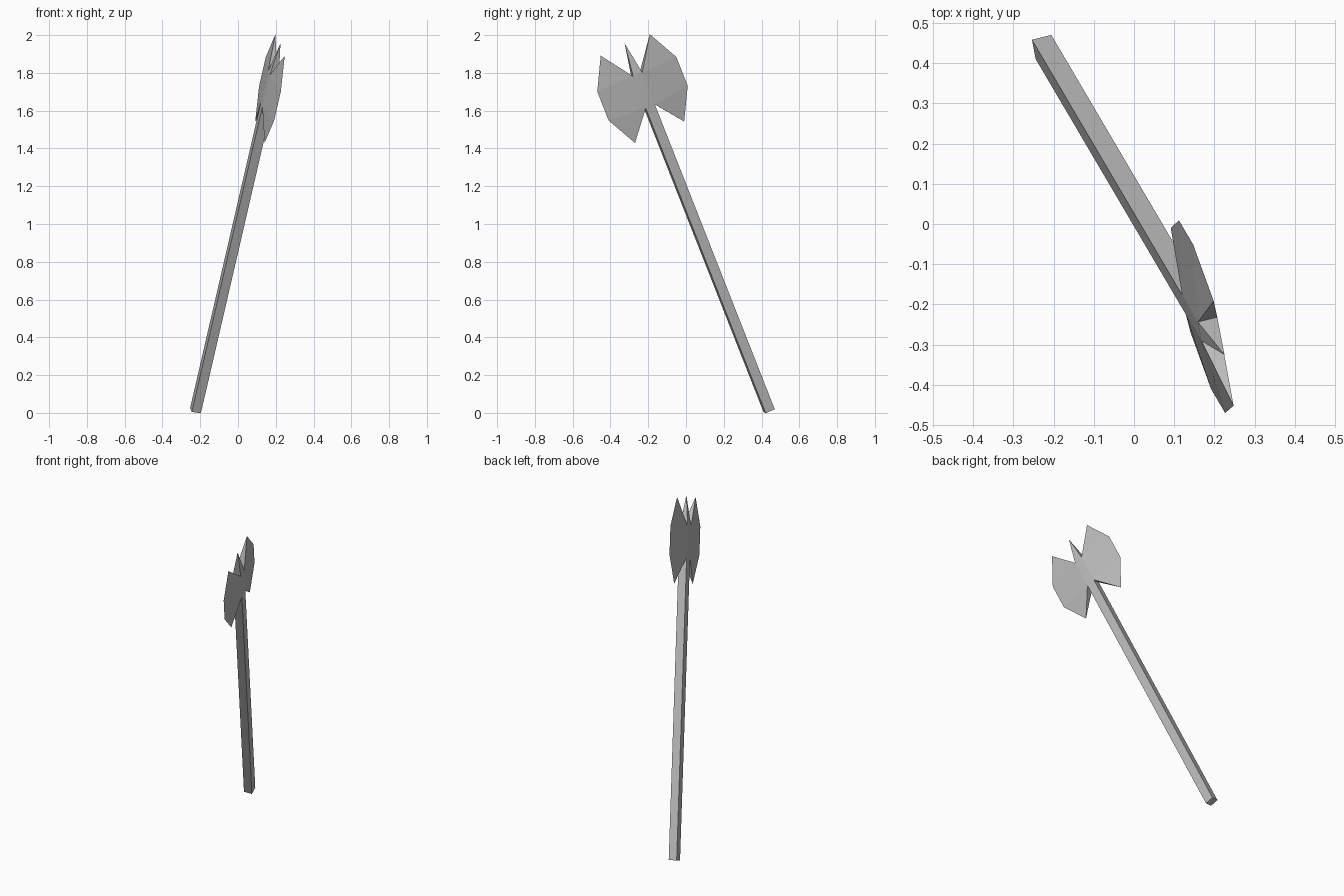
import bpy
import bmesh
from mathutils import Vector, Matrix

cube = bpy.data.objects.get("Cube")
if cube:
    bpy.data.objects.remove(cube, do_unlink=True)

# One plain grey for the whole axe
grey = bpy.data.materials.new("plain grey")
grey.use_nodes = True
colour = (0.5, 0.5, 0.5, 1)
grey.diffuse_color = colour
grey.node_tree.nodes["Principled BSDF"].inputs["Base Color"].default_value = colour

# Leaning frame: local z runs up the handle, local x points along the blades
up = Vector((0.2105, -0.358, 0.910)).normalized()
across = Vector((-0.172, 0.903, 0.391))
across = (across - up * across.dot(up)).normalized()
flat = up.cross(across)
lean = Matrix((across, flat, up)).transposed().to_4x4()
lean.translation = (-0.225, 0.44, 0.012)

W, T = 0.0265, 0.025          # half width and half thickness of the handle
LOW, HIGH, TIP = 1.775, 1.96, 2.138


def finish(bm, name):
    bmesh.ops.remove_doubles(bm, verts=bm.verts, dist=0.0005)
    bmesh.ops.recalc_face_normals(bm, faces=bm.faces)
    bm.transform(lean)
    mesh = bpy.data.meshes.new(name)
    bm.to_mesh(mesh)
    bm.free()
    mesh.materials.append(grey)
    bpy.context.collection.objects.link(bpy.data.objects.new(name, mesh))


def add_faces(bm, polygons):
    for points in polygons:
        bm.faces.new([bm.verts.new(p) for p in points])


# Handle: square bar
bm = bmesh.new()
bmesh.ops.create_cube(bm, size=1)
bmesh.ops.scale(bm, verts=bm.verts, vec=(2 * W, 2 * T, LOW))
bmesh.ops.translate(bm, verts=bm.verts, vec=(0, 0, LOW / 2))
finish(bm, "handle")

# Core: square block between the blades, drawn out to a spike on top
bm = bmesh.new()
corners = [(-W, -T), (W, -T), (W, T), (-W, T)]
for i, a in enumerate(corners):
    b = corners[(i + 1) % 4]
    add_faces(bm, [[(*a, HIGH), (*b, HIGH), (0, 0, TIP)]])
for s in (-1, 1):
    add_faces(bm, [[(-W, s * T, LOW), (W, s * T, LOW), (W, s * T, HIGH), (-W, s * T, HIGH)]])
finish(bm, "core_and_spike")

# Blades: wedges thinning from the core to a sharp four-point edge
edge = [(0.144, 2.128), (0.232, 1.957), (0.232, 1.789), (0.144, 1.62)]
for side, name in ((1, "back_blade"), (-1, "front_blade")):
    bm = bmesh.new()
    a, b, c, d = [(side * x, 0, z) for x, z in edge]
    top = [(side * W, s * T, HIGH) for s in (-1, 1)]
    bottom = [(side * W, s * T, LOW) for s in (-1, 1)]
    add_faces(bm, [[*top, a], [*bottom, d]])
    for t, l in zip(top, bottom):
        add_faces(bm, [[t, a, b], [t, b, c, l], [l, c, d]])
    finish(bm, name)
